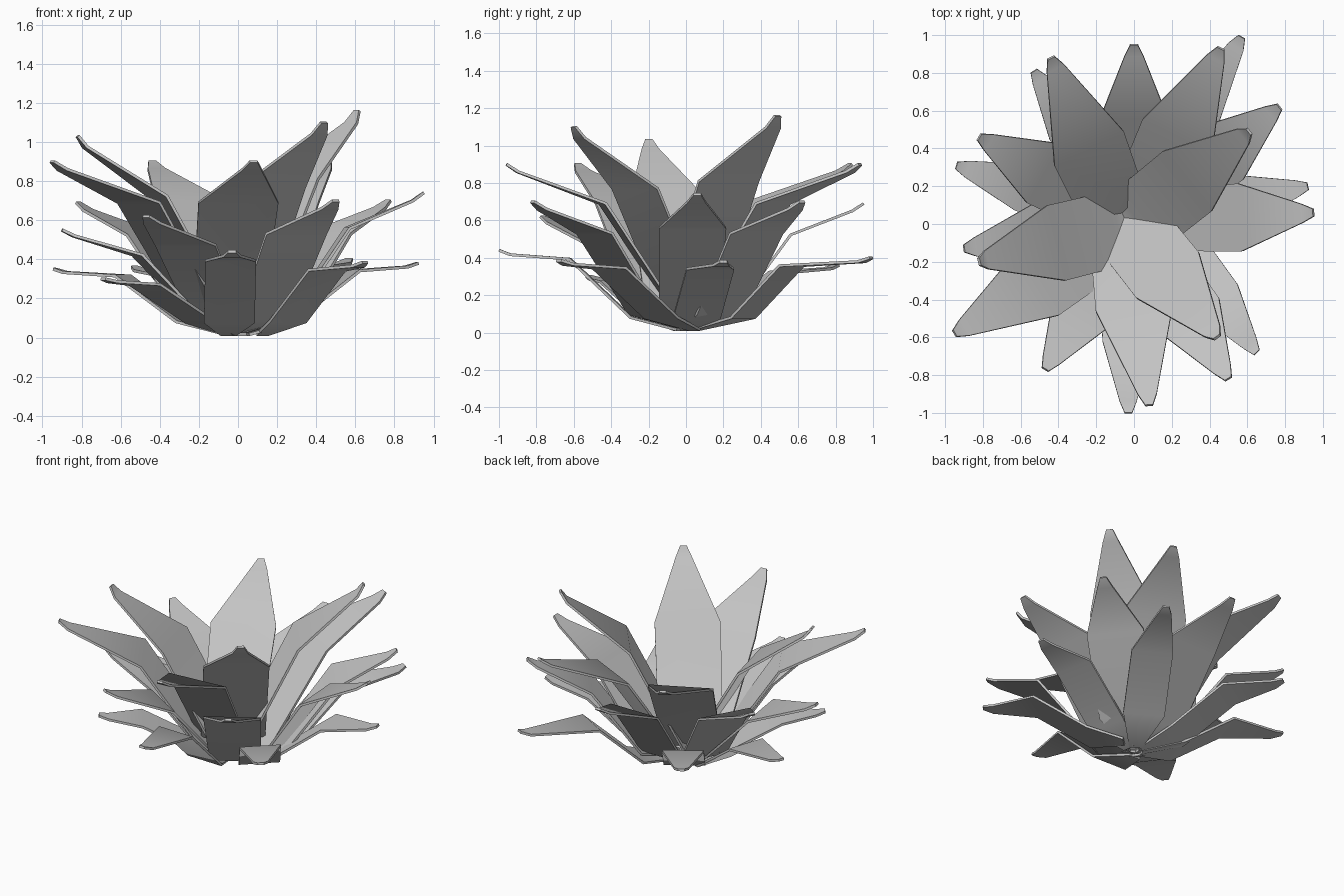
import bpy, bmesh, math
from mathutils import Matrix

cube = bpy.data.objects.get("Cube")
if cube:
    bpy.data.objects.remove(cube, do_unlink=True)

grey = bpy.data.materials.new("petal grey")
grey.use_nodes = True
colour = (0.55, 0.55, 0.55, 1)
grey.diffuse_color = colour
grey.node_tree.nodes["Principled BSDF"].inputs["Base Color"].default_value = colour

# Profile stations of each ring: (radius, height, half width), base to tip
RINGS = {
    "inner": [(-.13, .07, .09), (.03, .14, .2), (.36, .77, .205), (.74, 1.04, .05), (.78, 1.1, .02)],
    "upper": [(-.12, .05, .06), (.06, .12, .18), (.44, .69, .205), (.90, .86, .05), (.96, .9, .02)],
    "middle": [(.03, .03, .04), (.26, .1, .16), (.57, .53, .18), (.90, .66, .05), (.96, .7, .02)],
    "lower": [(.05, .015, .04), (.27, .08, .13), (.61, .345, .13), (.88, .365, .045), (.94, .385, .02)],
}
# How far each station follows a longer or shorter petal
FOLLOW = {"inner": (1, 1, 1, 1, 1), "upper": (1, 1, 1, 1, 1),
          "middle": (0, 1, 1, 1, 1), "lower": (0, .4, .2, 1, 1)}

# Petals of each ring: (tip x, tip y, tip height, sideways offset of the root)
PETALS = {
    "inner": [(.61, .49, 1.16, 0), (.44, -.6, 1.1, -.03), (-.82, -.2, 1.03, 0)],
    "upper": [(.46, .93, .9, 0), (-.44, .88, .9, .065),
              (-.95, -.58, .9, 0), (.08, -.96, .9, -.065)],
    "middle": [(.95, .06, .74, 0), (.77, .62, .7, 0), (0, .95, .69, 0), (-.82, .46, .69, 0),
               (-.9, -.13, .55, 0), (-.47, -.77, .62, 0), (.5, -.82, .7, 0)],
    "lower": [(.92, .2, .38, 0), (.57, .99, .4, 0), (-.53, .81, .36, 0), (-.94, .31, .35, 0),
              (-.69, -.52, .3, 0), (-.03, -1, .44, -.05), (.65, -.68, .385, .13)],
}


def petal(name, ring, x, y, height, offset):
    """Flat strip of quads along the ring's profile, turned toward its tip."""
    profile = RINGS[ring]
    length = math.hypot(x, y)
    shift = length - profile[-1][0]
    low = profile[1][1]
    stretch = (height - low) / (profile[-1][1] - low)
    bm = bmesh.new()
    rows = []
    for (r, z, half), follow in zip(profile, FOLLOW[ring]):
        r += shift * follow
        z = z if z <= low else low + (z - low) * stretch
        side = offset * (1 - r / length)
        rows.append([bm.verts.new((r, side + s * half, z)) for s in (-1, 1)])
    for a, b in zip(rows, rows[1:]):
        bm.faces.new((a[0], b[0], b[1], a[1]))
    bm.transform(Matrix.Rotation(math.atan2(y, x), 4, "Z"))
    mesh = bpy.data.meshes.new(name)
    bm.to_mesh(mesh)
    bm.free()
    mesh.materials.append(grey)
    ob = bpy.data.objects.new(name, mesh)
    bpy.context.collection.objects.link(ob)
    solid = ob.modifiers.new("thickness", "SOLIDIFY")
    solid.thickness = 0.015
    solid.offset = 0
    bpy.ops.object.select_all(action="DESELECT")
    bpy.context.view_layer.objects.active = ob
    ob.select_set(True)
    bpy.ops.object.modifier_apply(modifier=solid.name)
    bpy.ops.object.shade_smooth_by_angle(angle=math.radians(60))


for ring, tips in PETALS.items():
    for i, tip in enumerate(tips, 1):
        petal(f"{ring}_petal_{i}", ring, *tip)
